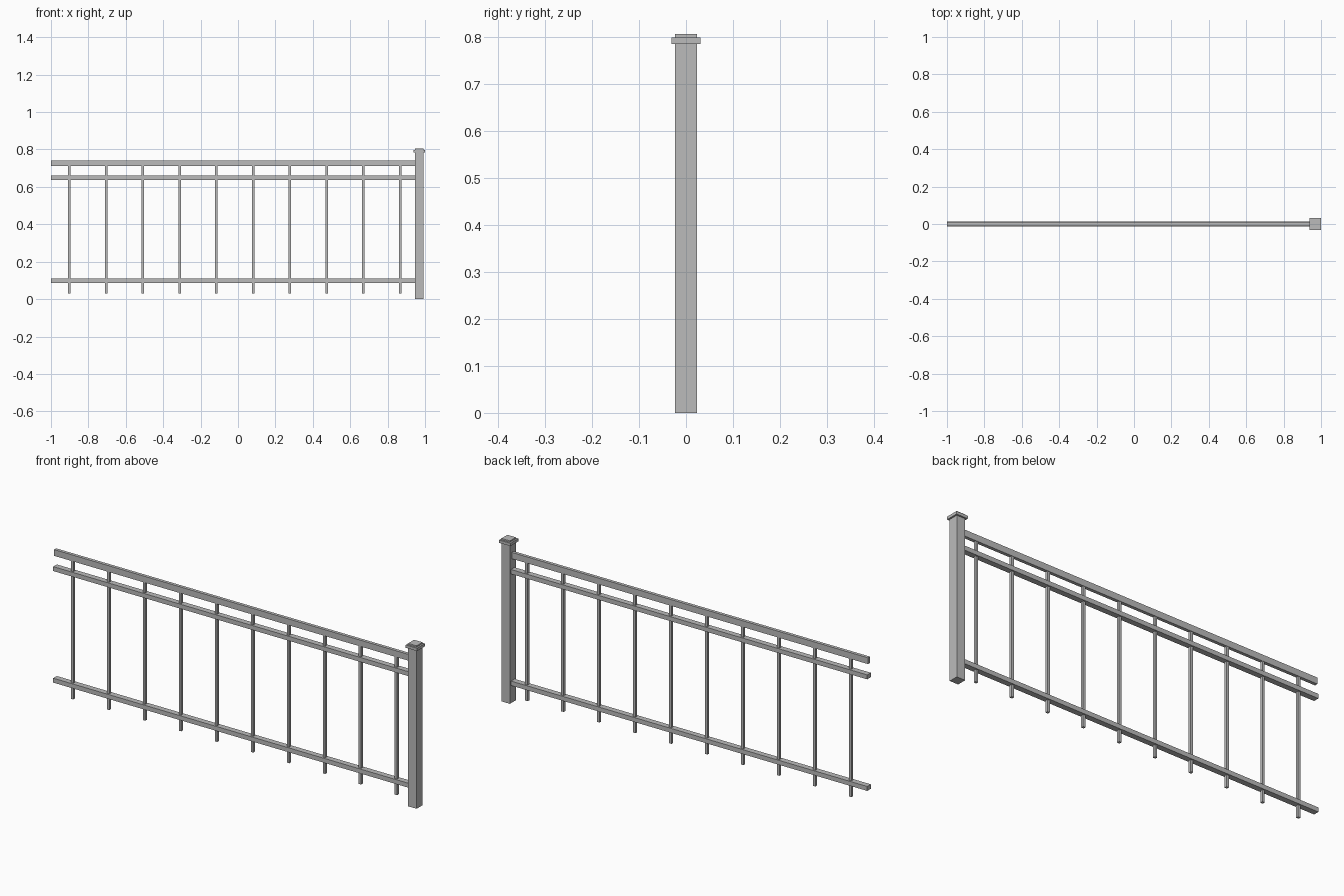
import bpy

cube = bpy.data.objects.get("Cube")
if cube:
    bpy.data.objects.remove(cube, do_unlink=True)

# Single painted metal colour
metal = bpy.data.materials.new("grey_metal")
metal.use_nodes = True
GREY = (0.5, 0.5, 0.5, 1)
metal.diffuse_color = GREY
metal.node_tree.nodes["Principled BSDF"].inputs["Base Color"].default_value = GREY


def box(name, x, z, depth):
    """Box spanning the x and z ranges, centred on y = 0."""
    bpy.ops.mesh.primitive_cube_add(
        size=1, location=(sum(x) / 2, 0, sum(z) / 2))
    ob = bpy.context.object
    ob.name = name
    ob.scale = (x[1] - x[0], depth, z[1] - z[0])
    bpy.ops.object.transform_apply(location=False, rotation=False, scale=True)
    ob.data.materials.append(metal)
    return ob


def square_block(name, x, half, z):
    return box(name, (x - half, x + half), z, 2 * half)


# End post with its stepped cap
POST_X = 0.969
POST_HALF = 0.023
square_block("post", POST_X, POST_HALF, (0, 0.785))
square_block("post_cap_plate", POST_X, 0.031, (0.784, 0.798))
square_block("post_cap_top", POST_X, POST_HALF, (0.798, 0.805))

# Horizontal rails running into the post
rail_span = (-1, POST_X - POST_HALF)
box("top_rail", rail_span, (0.711, 0.742), 0.016)
box("middle_rail", rail_span, (0.638, 0.660), 0.028)
box("bottom_rail", rail_span, (0.087, 0.109), 0.028)

# Evenly spaced balusters
for i in range(10):
    square_block(f"baluster_{i + 1}", -0.902 + i * 0.1966, 0.0065, (0.029, 0.712))
